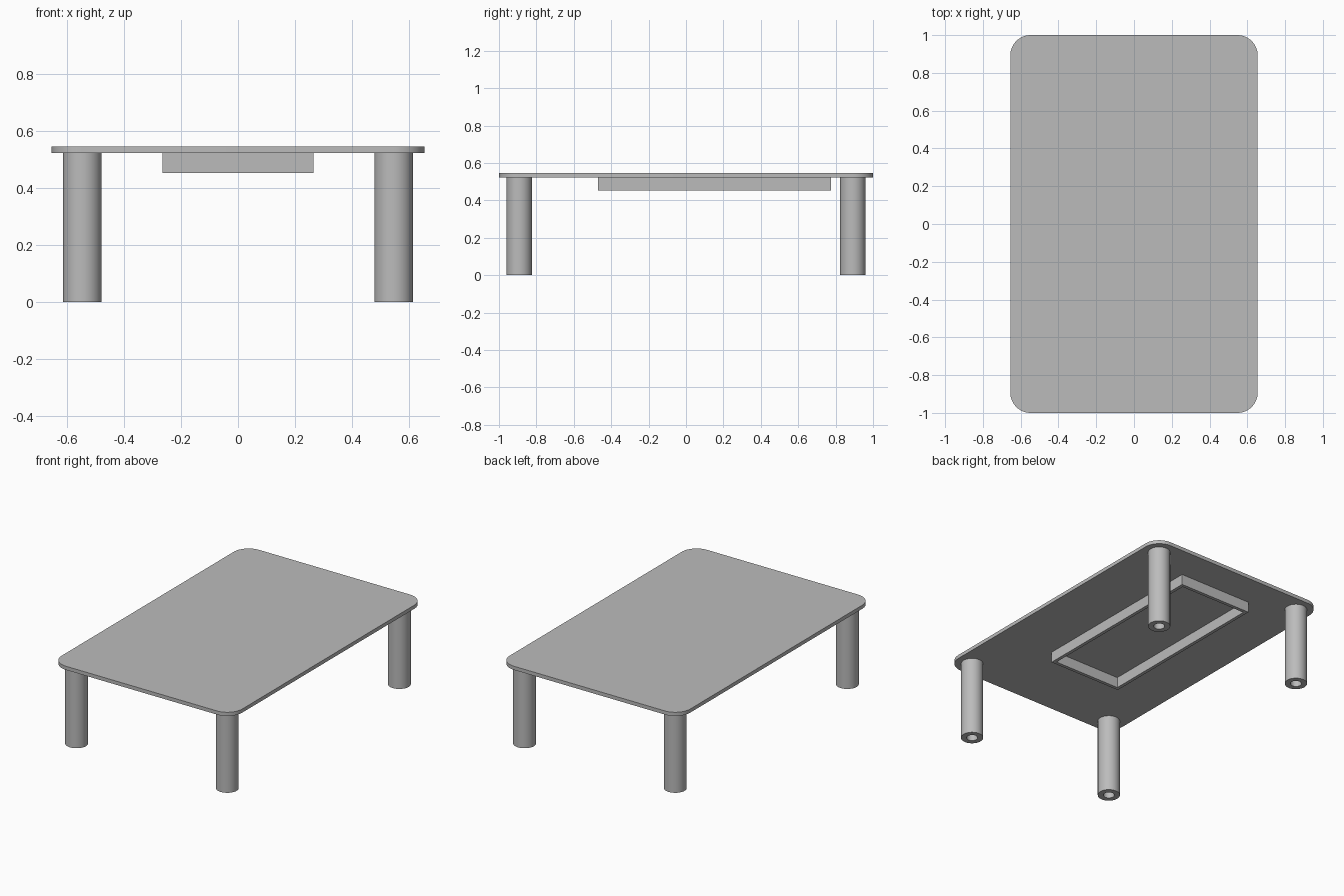
import bpy, bmesh, math

old = bpy.data.objects.get("Cube")
if old:
    bpy.data.objects.remove(old, do_unlink=True)

# One grey for the whole table
grey = bpy.data.materials.new("plain_grey")
grey.use_nodes = True
GREY = (0.5, 0.5, 0.5, 1)
grey.diffuse_color = GREY
grey.node_tree.nodes["Principled BSDF"].inputs["Base Color"].default_value = GREY

HALF_X, HALF_Y = 0.655, 1.0
UNDERSIDE, TOP = 0.523, 0.547
CORNER = 0.108


def rounded_rect(hx, hy, r, steps=16):
    """Counter-clockwise outline; r = 0 gives plain corners."""
    pts = []
    for q, (sx, sy) in enumerate(((1, 1), (-1, 1), (-1, -1), (1, -1))):
        for i in range(steps + 1 if r else 1):
            a = (q + i / steps) * math.pi / 2
            pts.append((sx * (hx - r) + r * math.cos(a), sy * (hy - r) + r * math.sin(a)))
    return pts


def circle(r, n=48):
    return [(r * math.cos(math.tau * i / n), r * math.sin(math.tau * i / n)) for i in range(n)]


def finish(name, bm, location):
    bmesh.ops.recalc_face_normals(bm, faces=bm.faces)
    mesh = bpy.data.meshes.new(name)
    bm.to_mesh(mesh)
    bm.free()
    mesh.materials.append(grey)
    obj = bpy.data.objects.new(name, mesh)
    obj.location = location
    bpy.context.collection.objects.link(obj)
    bpy.ops.object.select_all(action="DESELECT")
    obj.select_set(True)
    bpy.context.view_layer.objects.active = obj
    bpy.ops.object.shade_smooth_by_angle(angle=math.radians(30))


def slab(name, outline, height, location):
    """Solid prism over an outline."""
    bm = bmesh.new()
    face = bm.faces.new([bm.verts.new((x, y, 0)) for x, y in outline])
    ext = bmesh.ops.extrude_face_region(bm, geom=[face], use_keep_orig=True)
    verts = [g for g in ext["geom"] if isinstance(g, bmesh.types.BMVert)]
    bmesh.ops.translate(bm, verts=verts, vec=(0, 0, height))
    finish(name, bm, location)


def tube(name, outer, inner, height, location):
    """Open-ended hollow prism between two matching outlines."""
    bm = bmesh.new()
    rings = [[bm.verts.new((x, y, z)) for x, y in line]
             for line, z in ((outer, 0), (outer, height), (inner, height), (inner, 0))]
    n = len(outer)
    for k in range(4):
        a, b = rings[k], rings[(k + 1) % 4]
        for i in range(n):
            j = (i + 1) % n
            bm.faces.new((a[i], a[j], b[j], b[i]))
    finish(name, bm, location)


# Table top with rounded corners
slab("table_top", rounded_rect(HALF_X, HALF_Y, CORNER), TOP - UNDERSIDE, (0, 0, UNDERSIDE))

# Hollow round legs, centred on the corner arcs
for y_name, sy in (("front", -1), ("back", 1)):
    for x_name, sx in (("left", 1), ("right", -1)):
        tube(f"{y_name}_{x_name}_leg", circle(0.068), circle(0.034), UNDERSIDE,
             (sx * (HALF_X - CORNER), sy * (HALF_Y - CORNER), 0))

# Thin rectangular frame under the top, set toward the back
FRAME_X, FRAME_Y, WALL, DROP = 0.265, 0.623, 0.022, 0.07
tube("under_frame", rounded_rect(FRAME_X, FRAME_Y, 0),
     rounded_rect(FRAME_X - WALL, FRAME_Y - WALL, 0), DROP, (0, 0.152, UNDERSIDE - DROP))
